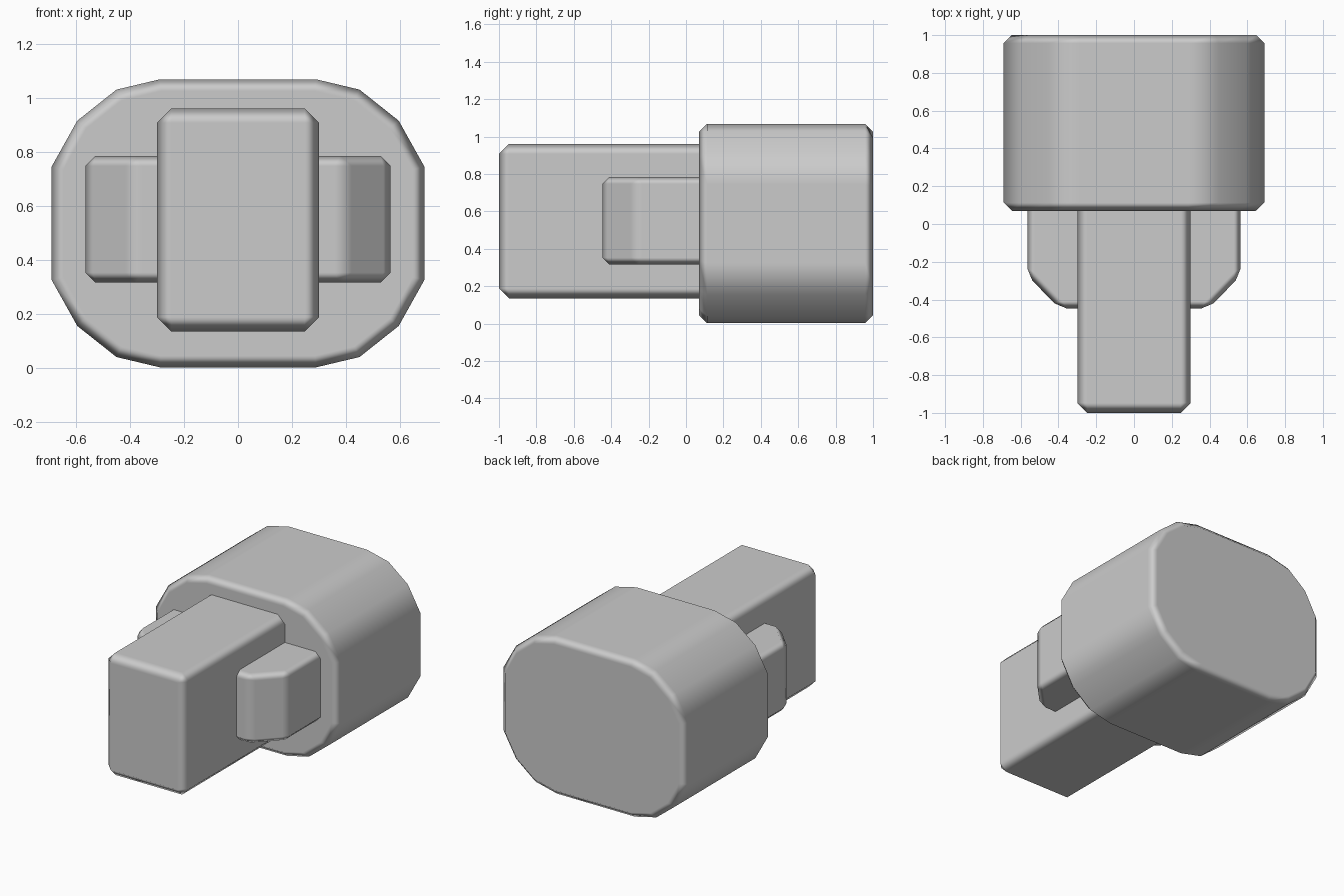
import bpy
import bmesh
import math
from mathutils import Vector

default = bpy.data.objects.get("Cube")
if default:
    bpy.data.objects.remove(default, do_unlink=True)

grey = bpy.data.materials.new("plain_grey")
grey.use_nodes = True
colour = (0.6, 0.6, 0.6, 1)
grey.diffuse_color = colour
grey.node_tree.nodes["Principled BSDF"].inputs["Base Color"].default_value = colour


def prism(name, outline, direction, chamfer, limit):
    """Extrude a closed outline, chamfer its edges and smooth it."""
    mesh = bpy.data.meshes.new(name)
    bm = bmesh.new()
    base = bm.faces.new([bm.verts.new(p) for p in outline])
    side = bmesh.ops.extrude_face_region(bm, geom=[base])["geom"]
    moved = [g for g in side if isinstance(g, bmesh.types.BMVert)]
    bmesh.ops.translate(bm, verts=moved, vec=Vector(direction))
    # the extrusion may keep or drop the starting cap, so close any hole
    bmesh.ops.holes_fill(bm, edges=[e for e in bm.edges if e.is_boundary])
    bmesh.ops.recalc_face_normals(bm, faces=bm.faces)
    edges = [e for e in bm.edges if e.calc_face_angle(0) > math.radians(limit)]
    bmesh.ops.bevel(bm, geom=edges, offset=chamfer, segments=1,
                    profile=0.5, affect='EDGES', clamp_overlap=True)
    bm.to_mesh(mesh)
    bm.free()
    mesh.materials.append(grey)
    mesh.shade_smooth()
    obj = bpy.data.objects.new(name, mesh)
    bpy.context.collection.objects.link(obj)
    # keep the broad faces flat and let the chamfers blend
    obj.modifiers.new("face_weighting", 'WEIGHTED_NORMAL').weight = 100
    return obj


# Rounded body: one corner mirrored into a full outline
mid = 0.535
corner = [(0.69, 0.21), (0.595, 0.38), (0.45, 0.495), (0.29, 0.533)]
right = corner[::-1] + [(x, -z) for x, z in corner]
right = [(x, -z) for x, z in corner[::-1]] + corner
outline = right + [(-x, -z) for x, z in right]
prism("body", [(x, 0.07, mid + z) for x, z in outline], (0, 0.93, 0), 0.043, 60)

# Long front bar
bar = [(-0.3, 0.135), (0.3, 0.135), (0.3, 0.96), (-0.3, 0.96)]
prism("front_bar", [(x, -1, z) for x, z in bar], (0, 1.2, 0), 0.053, 30)

# Side lugs: one cross block with cut front corners
half = [(0.395, -0.447), (0.565, -0.272), (0.565, 0.2)]
lug = half + [(-x, y) for x, y in half[::-1]]
prism("side_lugs", [(x, y, 0.315) for x, y in lug], (0, 0, 0.47), 0.038, 30)
